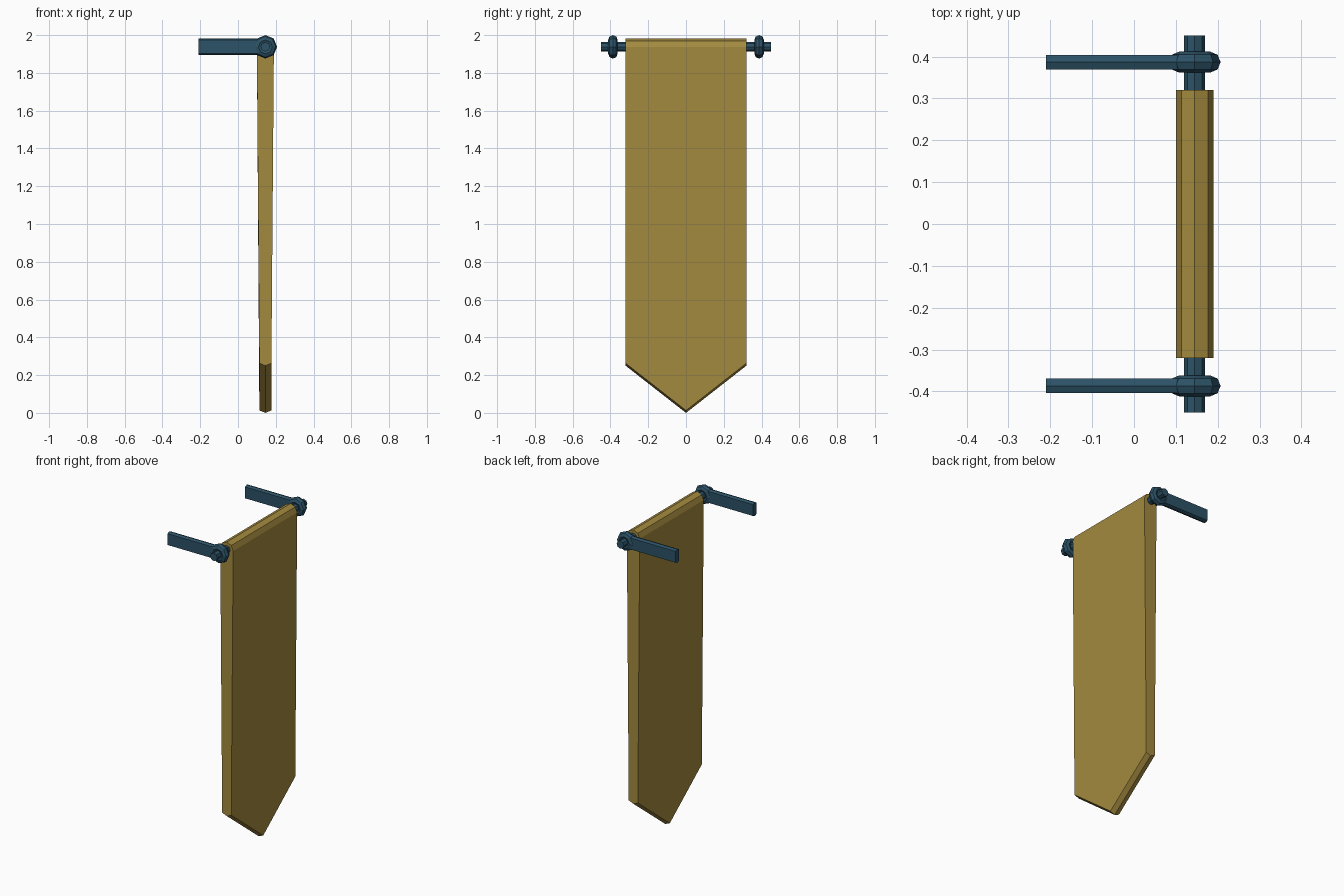
import bpy, bmesh
from math import cos, sin, pi

if "Cube" in bpy.data.objects:
    bpy.data.objects.remove(bpy.data.objects["Cube"])

ROD_X, ROD_Z = 0.145, 1.938


def material(name, color):
    m = bpy.data.materials.new(name)
    m.diffuse_color = color
    m.use_nodes = True
    m.node_tree.nodes["Principled BSDF"].inputs["Base Color"].default_value = m.diffuse_color
    return m


METAL = material("blue_metal", (0.025, 0.085, 0.135, 1))
CLOTH = material("gold_cloth", (0.37, 0.255, 0.05, 1))


def loft(name, sections, mat):
    """Skin matching closed sections and cap both ends."""
    bm = bmesh.new()
    rings = [[bm.verts.new(p) for p in s] for s in sections]
    n = len(rings[0])
    for a, b in zip(rings, rings[1:]):
        for i in range(n):
            j = (i + 1) % n
            bm.faces.new((a[i], a[j], b[j], b[i]))
    bm.faces.new(rings[0])
    bm.faces.new(rings[-1])
    bmesh.ops.recalc_face_normals(bm, faces=bm.faces)
    mesh = bpy.data.meshes.new(name)
    bm.to_mesh(mesh)
    bm.free()
    obj = bpy.data.objects.new(name, mesh)
    bpy.context.collection.objects.link(obj)
    mesh.materials.append(mat)
    return obj


def octagon(radius, y):
    return [(ROD_X + radius * cos(i * pi / 4), y, ROD_Z + radius * sin(i * pi / 4))
            for i in range(8)]


# Horizontal rod
loft("rod", [octagon(0.025, -0.45), octagon(0.025, 0.45)], METAL)


# Banner: octagonal sleeve whose lower three corners drop to a pointed hem
def banner_section(y, drop):
    pts = octagon(0.045, y)
    return [(x, yy, z - drop if i in (5, 6, 7) else z)
            for i, (x, yy, z) in enumerate(pts)]


tip = ROD_Z - 0.045
banner = loft("banner", [banner_section(-0.32, tip - 0.25),
                         banner_section(0, tip),
                         banner_section(0.32, tip - 0.25)], CLOTH)
# Merge the coplanar strips so the broad faces are single polygons
bm = bmesh.new()
bm.from_mesh(banner.data)
bmesh.ops.dissolve_limit(bm, angle_limit=0.01, verts=bm.verts, edges=bm.edges)
bm.to_mesh(banner.data)
bm.free()

# Wall brackets: ridged arm and a faceted ring around the rod, on each side
for side, label in ((-1, "front"), (1, "back")):
    y = side * 0.387
    profile = [(0, 0.043), (0.0175, 0.036), (0.0175, -0.036),
               (0, -0.043), (-0.0175, -0.036), (-0.0175, 0.036)]
    loft(label + "_arm",
         [[(x, y + dy, ROD_Z + dz) for dy, dz in profile] for x in (-0.21, 0.12)],
         METAL)
    bpy.ops.mesh.primitive_torus_add(
        major_segments=8, minor_segments=8, major_radius=0.037,
        minor_radius=0.025, location=(ROD_X, y, ROD_Z), rotation=(pi / 2, 0, 0))
    ring = bpy.context.object
    ring.name = label + "_ring"
    ring.data.materials.append(METAL)
    ring.data.shade_flat()
